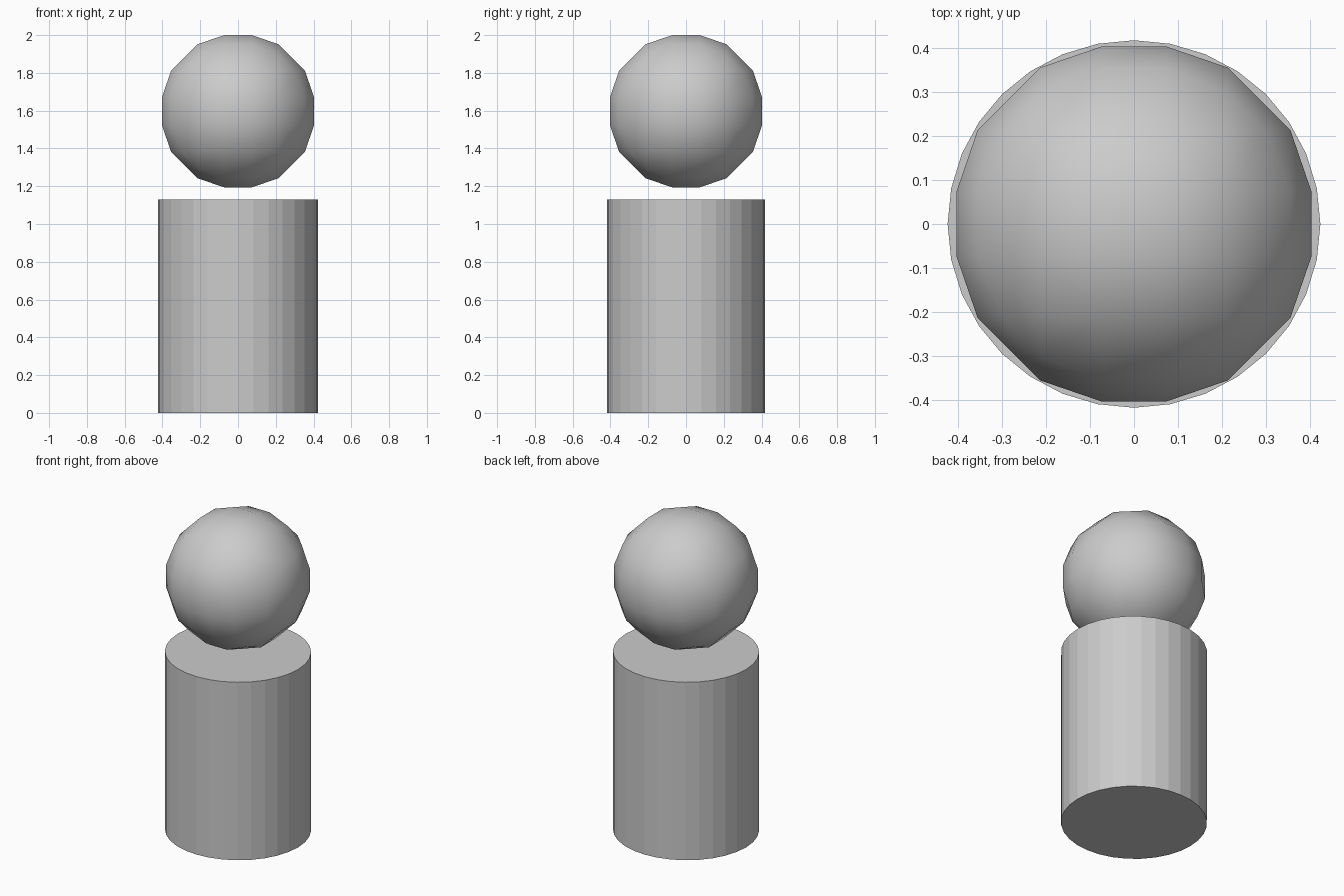
import bpy, bmesh
from itertools import permutations, product
from mathutils import Vector, Matrix

if "Cube" in bpy.data.objects:
    bpy.data.objects.remove(bpy.data.objects["Cube"])


def finish(bm, name, smooth):
    mesh = bpy.data.meshes.new(name)
    bmesh.ops.recalc_face_normals(bm, faces=bm.faces[:])
    for f in bm.faces:
        f.smooth = smooth
    bm.to_mesh(mesh)
    bm.free()
    obj = bpy.data.objects.new(name, mesh)
    bpy.context.collection.objects.link(obj)
    return obj


# Body: 32-sided flat-shaded cylinder, slightly shallower in depth
BODY_H = 1.13
bm = bmesh.new()
bmesh.ops.create_cone(bm, cap_ends=True, segments=32, radius1=1, radius2=1, depth=BODY_H,
                      matrix=Matrix.Translation((0, 0, BODY_H / 2)))
bmesh.ops.scale(bm, vec=(0.423, 0.417, 1), verts=bm.verts[:])
# put a vertex on the x axis
finish(bm, "body", False)

# Head: faceted ball with the same outline along all three axes
seeds = [(0.403, 0.073, 0.073), (0.355, 0.213, 0.073), (0.30, 0.21, 0.21)]
points = {tuple(c * s for c, s in zip(p, signs))
          for seed in seeds
          for p in permutations(seed)
          for signs in product((1, -1), repeat=3)}
bm = bmesh.new()
for p in sorted(points):
    bm.verts.new(Vector(p) + Vector((0, 0, 1.597)))
bmesh.ops.convex_hull(bm, input=bm.verts[:])
bmesh.ops.dissolve_limit(bm, angle_limit=0.02, verts=bm.verts[:], edges=bm.edges[:])
finish(bm, "head", True)
